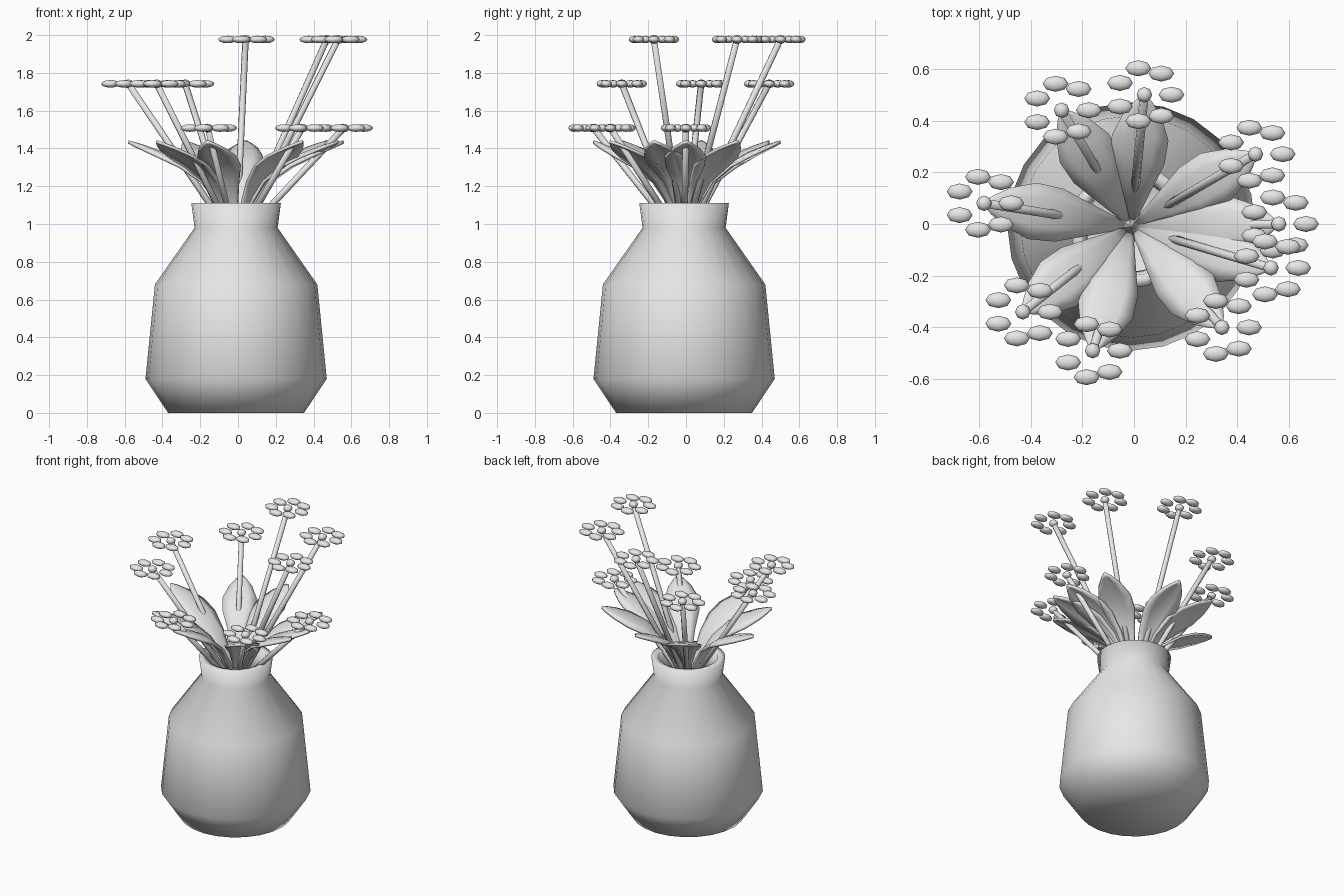
import bpy
import bmesh
from math import cos, sin, pi, tau
from mathutils import Vector, Matrix

cube = bpy.data.objects.get("Cube")
if cube:
    bpy.data.objects.remove(cube)

# One plain clay colour for everything
clay = bpy.data.materials.new("light_grey")
clay.use_nodes = True
clay.diffuse_color = (0.8, 0.8, 0.8, 1)
clay.node_tree.nodes["Principled BSDF"].inputs["Base Color"].default_value = (0.8, 0.8, 0.8, 1)

CENTRE = Vector((-0.01, -0.01, 0))
ROOT = CENTRE + Vector((0, 0, 0.9))


def make_object(name, bm):
    bmesh.ops.recalc_face_normals(bm, faces=bm.faces)
    for face in bm.faces:
        face.smooth = True
    mesh = bpy.data.meshes.new(name)
    bm.to_mesh(mesh)
    bm.free()
    mesh.materials.append(clay)
    obj = bpy.data.objects.new(name, mesh)
    bpy.context.collection.objects.link(obj)
    return obj


def vase():
    # Outer wall, rim and inner wall as one lathed profile
    profile = [(0.36, 0), (0.48, 0.18), (0.43, 0.68), (0.22, 0.98), (0.237, 1.11),
               (0.19, 1.11), (0.175, 0.97), (0.38, 0.66), (0.43, 0.2), (0.33, 0.05)]
    sides = 24
    bm = bmesh.new()
    rings = [[bm.verts.new(CENTRE + Vector((r * cos(tau * i / sides), r * sin(tau * i / sides), z)))
              for i in range(sides)] for r, z in profile]
    for low, high in zip(rings, rings[1:]):
        for i in range(sides):
            j = (i + 1) % sides
            bm.faces.new((low[i], low[j], high[j], high[i]))
    bm.faces.new(rings[0])
    bm.faces.new(rings[-1])
    make_object("vase", bm)


def stem(name, top):
    bm = bmesh.new()
    axis = top - ROOT
    place = Matrix.Translation((ROOT + top) / 2) @ axis.to_track_quat("Z", "Y").to_matrix().to_4x4()
    bmesh.ops.create_cone(bm, cap_ends=True, segments=8, radius1=0.017, radius2=0.017,
                          depth=axis.length, matrix=place)
    make_object(name, bm)


def blossom(name, centre):
    # Flattened bead with seven separate petals, all stretched along x
    bm = bmesh.new()

    def bead(pos, size):
        bmesh.ops.create_uvsphere(bm, u_segments=8, v_segments=6, radius=1,
                                  matrix=Matrix.Translation(pos) @ Matrix.Diagonal((*size, 1)))

    bead(centre, (0.03, 0.03, 0.023))
    for i in range(7):
        a = tau * i / 7
        bead(centre + Vector((cos(a), sin(a), 0)) * 0.105, (0.05, 0.031, 0.02))
    make_object(name, bm)


def leaf(name, x, y):
    # Rows: fraction of reach, height, half width
    rows = [(0, 0.9, 0.01), (0.14, 1.1, 0.03), (0.3, 1.235, 0.062), (0.5, 1.325, 0.102),
            (0.68, 1.375, 0.108), (0.85, 1.41, 0.072), (0.95, 1.427, 0.033), (1, 1.435, 0.006)]
    out = Vector((x, y, 0)) - CENTRE
    side = Vector((-out.y, out.x, 0)).normalized()
    bm = bmesh.new()
    strips = []
    for t, z, half in rows:
        mid = CENTRE + out * t + Vector((0, 0, z))
        strips.append([bm.verts.new(mid + side * half * s - Vector((0, 0, 0.2 * half * s * s)))
                       for s in (-1, -0.5, 0, 0.5, 1)])
    for a, b in zip(strips, strips[1:]):
        for i in range(4):
            bm.faces.new((a[i], b[i], b[i + 1], a[i + 1]))
    obj = make_object(name, bm)
    thick = obj.modifiers.new("thickness", "SOLIDIFY")
    thick.thickness = 0.016
    thick.offset = 0


vase()

# Three heights of flowers, each with a leaf below it
groups = {
    "tall": (1.977, [(0.04, 0.50), (0.47, 0.27), (0.53, -0.17)]),
    "middle": (1.742, [(-0.28, 0.44), (-0.58, 0.08), (-0.43, -0.34)]),
    "short": (1.508, [(-0.16, -0.49), (0.34, -0.40), (0.56, 0.0)]),
}
for label, (height, spots) in groups.items():
    for n, (x, y) in enumerate(spots, 1):
        top = Vector((x, y, height))
        stem(f"{label}_stem_{n}", top)
        blossom(f"{label}_blossom_{n}", top)
        leaf(f"{label}_leaf_{n}", x, y)
